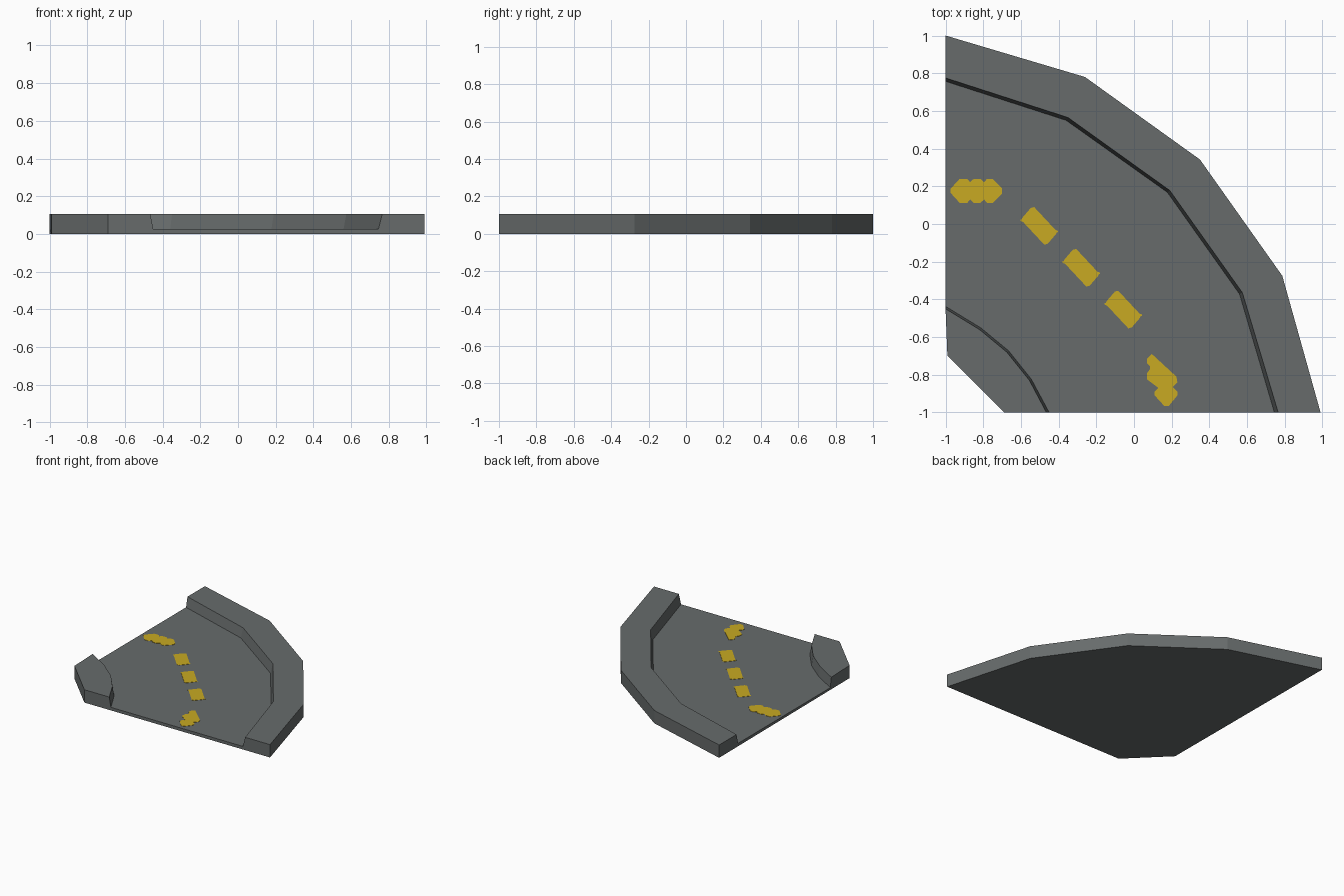
import bpy, bmesh

if "Cube" in bpy.data.objects:
    bpy.data.objects.remove(bpy.data.objects["Cube"])

ROAD_Z, KERB_Z = 0.025, 0.105


def material(name, rgb):
    m = bpy.data.materials.new(name)
    m.diffuse_color = (*rgb, 1)
    m.use_nodes = True
    m.node_tree.nodes["Principled BSDF"].inputs["Base Color"].default_value = m.diffuse_color
    return m


grey = material("asphalt grey", (0.135, 0.148, 0.148))
yellow = material("line yellow", (0.58, 0.40, 0.016))


def finish(bm, name, mat):
    bmesh.ops.recalc_face_normals(bm, faces=bm.faces)
    me = bpy.data.meshes.new(name)
    bm.to_mesh(me)
    bm.free()
    me.materials.append(mat)
    ob = bpy.data.objects.new(name, me)
    bpy.context.collection.objects.link(ob)


# Road body: arcs running from the left end to the front end
corner = [(-0.99, -0.70), (-0.69, -1)]
inner_top = [(-1, -0.45), (-0.82, -0.56), (-0.675, -0.68), (-0.555, -0.83), (-0.465, -1)]
inner_foot = [(-1, -0.437), (-0.813, -0.551), (-0.665, -0.673), (-0.545, -0.823), (-0.45, -1)]
outer_foot = [(-1, 0.757), (-0.36, 0.55), (0.177, 0.168), (0.56, -0.372), (0.745, -1)]
outer_top = [(-1, 0.775), (-0.35, 0.565), (0.19, 0.178), (0.575, -0.364), (0.765, -1)]
rim = [(-1, 1), (-0.26, 0.78), (0.35, 0.342), (0.787, -0.275), (0.99, -1)]

bm = bmesh.new()


def arc(points, z):
    return [bm.verts.new((x, y, z)) for x, y in points]


def strip(a, b):
    for i in range(len(a) - 1):
        bm.faces.new((a[i], a[i + 1], b[i + 1], b[i]))


rows = [arc(corner, 0), arc(corner, KERB_Z), arc(inner_top, KERB_Z), arc(inner_foot, ROAD_Z),
        arc(outer_foot, ROAD_Z), arc(outer_top, KERB_Z), arc(rim, KERB_Z), arc(rim, 0)]
strip(rows[0], rows[1])
bm.faces.new(rows[1] + rows[2][::-1])          # inner kerb top
for a, b in zip(rows[2:-1], rows[3:]):
    strip(a, b)
bm.faces.new(rows[-1] + rows[0][::-1])         # underside
for end in (0, -1):                            # cut ends
    bm.faces.new([r[end] for r in rows])
finish(bm, "road_corner", grey)


# Painted centre line: thin plates on the road
def plate(name, points):
    b = bmesh.new()
    face = b.faces.new([b.verts.new((x, y, ROAD_Z)) for x, y in points])
    top = bmesh.ops.extrude_face_region(b, geom=[face])["geom"]
    bmesh.ops.translate(b, vec=(0, 0, 0.002),
                        verts=[v for v in top if isinstance(v, bmesh.types.BMVert)])
    finish(b, name, yellow)


# Diagonal dashes with clipped corners, symmetric about their centres
half = [(-0.098, 0.025), (-0.088, 0.045), (-0.045, 0.095), (-0.027, 0.1),
        (0.085, -0.02), (0.1, -0.035)]
for i in range(3):
    cx, cy = -0.503 + 0.223 * i, -0.01 - 0.222 * i
    plate(f"dash_{i + 1}", [(cx + s * x, cy + s * y) for s in (1, -1) for x, y in half])

# Ragged end dashes; the left one is a symmetric row of lobes
upper = [(-0.975, 0.185), (-0.925, 0.24), (-0.885, 0.24), (-0.87, 0.222), (-0.85, 0.24),
         (-0.815, 0.24), (-0.795, 0.222), (-0.78, 0.24), (-0.75, 0.24), (-0.70, 0.19)]
plate("end_dash_left", upper + [(x, 0.352 - y) for x, y in upper[::-1]])
plate("end_dash_front", [
    (0.07, -0.715), (0.095, -0.69), (0.225, -0.81), (0.23, -0.84), (0.205, -0.865),
    (0.23, -0.89), (0.23, -0.91), (0.185, -0.965), (0.16, -0.965), (0.11, -0.91),
    (0.11, -0.89), (0.13, -0.87), (0.07, -0.825), (0.07, -0.79), (0.085, -0.77),
    (0.085, -0.755), (0.07, -0.74)])
